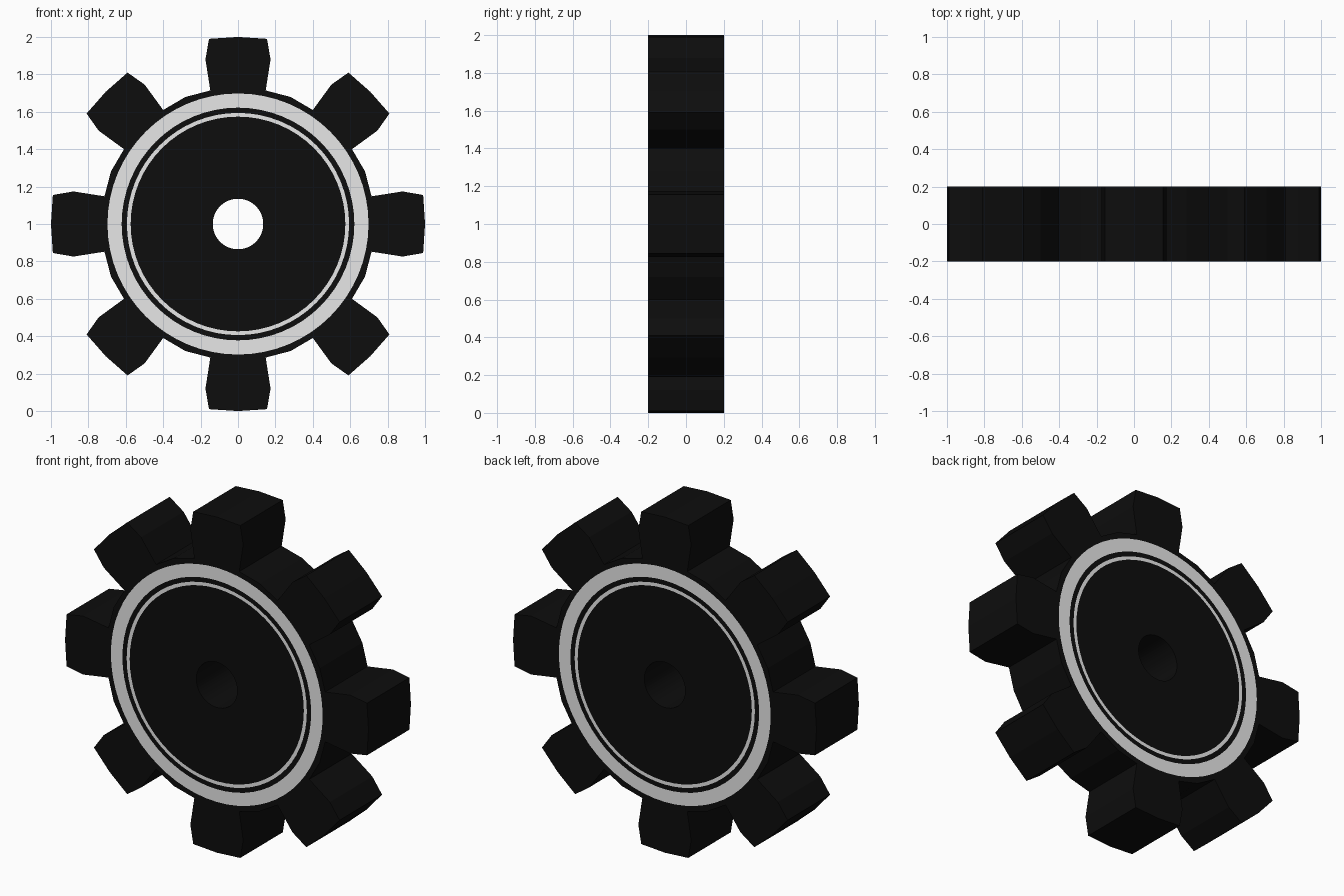
import bpy, bmesh, math

if "Cube" in bpy.data.objects:
    bpy.data.objects.remove(bpy.data.objects["Cube"])

HALF = 0.2      # half thickness
SEG = 64


def material(name, v):
    m = bpy.data.materials.new(name)
    m.diffuse_color = (v, v, v, 1)
    m.use_nodes = True
    m.node_tree.nodes["Principled BSDF"].inputs["Base Color"].default_value = m.diffuse_color
    return m


black = material("black", 0.004)
light = material("light grey", 0.8)

# One tooth (sideways, outward) plus the valley point after it
tooth = [(-0.148, 0.714), (-0.174, 0.88), (-0.155, 0.99), (0, 1.0),
         (0.155, 0.99), (0.174, 0.88), (0.148, 0.714)]
v = math.radians(22.5)
tooth.append((0.735 * math.sin(v), 0.735 * math.cos(v)))

outline = []
for i in range(8):
    c, s = math.cos(i * math.pi / 4), math.sin(i * math.pi / 4)
    outline += [(x * c + z * s, z * c - x * s) for x, z in tooth]


def circle(r):
    return [(r * math.sin(2 * math.pi * i / SEG), r * math.cos(2 * math.pi * i / SEG))
            for i in range(SEG)]


bm = bmesh.new()


def loop(points, y):
    return [bm.verts.new((x, y, z + 1)) for x, z in points]


def bridge(a, b, mat):
    n = len(a)
    for i in range(n):
        f = bm.faces.new((a[i], a[(i + 1) % n], b[(i + 1) % n], b[i]))
        f.material_index = mat


def edges(vs):
    return [bm.edges.get((vs[i], vs[i - 1])) or bm.edges.new((vs[i], vs[i - 1]))
            for i in range(len(vs))]


# Front and back faces: toothed border, then concentric coloured bands
rims, bores = [], []
for y in (-HALF, HALF):
    rim = loop(outline, y)
    rings = [loop(circle(r), y) for r in (0.698, 0.622, 0.594, 0.574, 0.135)]
    bmesh.ops.triangle_fill(bm, use_beauty=True, edges=edges(rim) + edges(rings[0]))
    for a, b, mat in zip(rings, rings[1:], (1, 0, 1, 0)):
        bridge(a, b, mat)
    rims.append(rim)
    bores.append(rings[-1])

# Outer wall and axle hole wall
bridge(rims[0], rims[1], 0)
bridge(bores[0], bores[1], 0)
bmesh.ops.recalc_face_normals(bm, faces=bm.faces)

me = bpy.data.meshes.new("gear_wheel")
bm.to_mesh(me)
bm.free()
me.materials.append(black)
me.materials.append(light)
gear = bpy.data.objects.new("gear_wheel", me)
bpy.context.collection.objects.link(gear)
